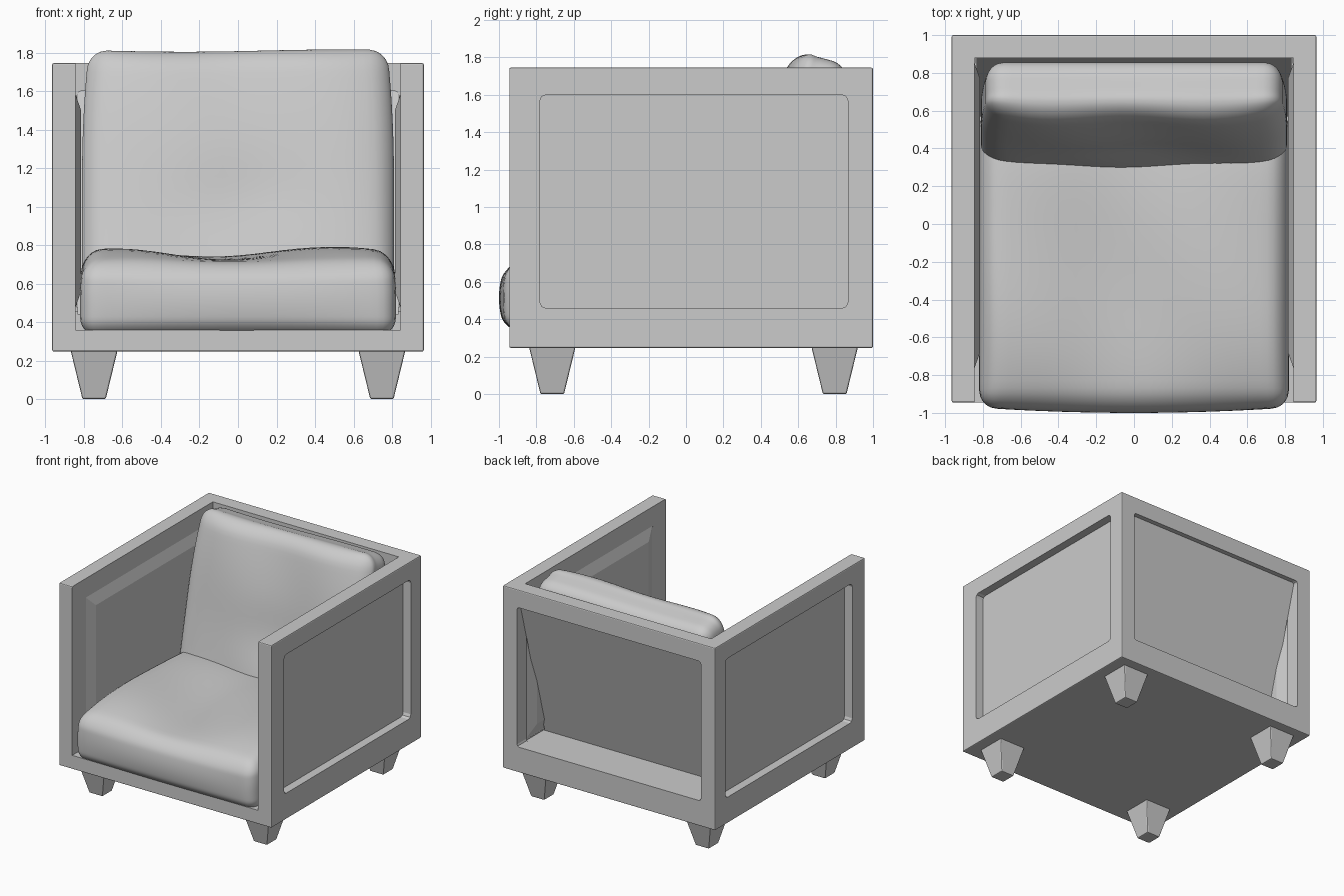
import bpy, bmesh, math
from mathutils import Vector

if "Cube" in bpy.data.objects:
    bpy.data.objects.remove(bpy.data.objects["Cube"], do_unlink=True)

grey = bpy.data.materials.new("plain_grey")
grey.use_nodes = True
COLOUR = (0.6, 0.6, 0.6, 1)
grey.diffuse_color = COLOUR
grey.node_tree.nodes["Principled BSDF"].inputs["Base Color"].default_value = COLOUR


def finish(name, bm):
    bmesh.ops.recalc_face_normals(bm, faces=bm.faces[:])
    mesh = bpy.data.meshes.new(name)
    bm.to_mesh(mesh)
    bm.free()
    mesh.materials.append(grey)
    ob = bpy.data.objects.new(name, mesh)
    bpy.context.collection.objects.link(ob)
    return ob


def box(name, lo, hi, axis=None, side=1, inset=0):
    """Box between two corners, optionally narrowed at one end of an axis."""
    bm = bmesh.new()
    bmesh.ops.create_cube(bm, size=2)
    for v in bm.verts:
        s = v.co.copy()
        for i in range(3):
            v.co[i] = hi[i] if s[i] > 0 else lo[i]
            if axis is not None and i != axis and s[axis] * side > 0:
                v.co[i] -= s[i] * inset
    return finish(name, bm)


def bevel(ob, width, segments=2):
    m = ob.modifiers.new("bevel", "BEVEL")
    m.width, m.segments = width, segments
    m.limit_method = "ANGLE"
    m.angle_limit = math.radians(40)


def mirror_x(ob):
    ob.modifiers.new("mirror", "MIRROR")


def cut(ob, lo, hi, radius=0):
    cutter = box("frame_cutter", lo, hi)
    if radius:
        bevel(cutter, radius)
    cutter.hide_render = True
    cutter.hide_viewport = True
    m = ob.modifiers.new("cut", "BOOLEAN")
    m.operation, m.solver, m.object = "DIFFERENCE", "EXACT", cutter


def smooth(ob):
    bpy.ops.object.select_all(action="DESELECT")
    ob.select_set(True)
    bpy.context.view_layer.objects.active = ob
    bpy.ops.object.shade_smooth_by_angle(angle=math.radians(40))


def cushion(name, centre, half, radius, shape):
    """Rounded box of dense quads, then softened by a shape rule."""
    bm = bmesh.new()
    bmesh.ops.create_cube(bm, size=2)
    bmesh.ops.subdivide_edges(bm, edges=bm.edges[:], cuts=31, use_grid_fill=True)
    h = Vector(half)
    for v in bm.verts:
        p = v.co.copy()
        # crowd the grid lines towards the edges so the rounding stays smooth
        q = Vector([h[i] * math.sin(p[i] * math.pi / 2) for i in range(3)])
        core = Vector([max(radius - h[i], min(h[i] - radius, q[i])) for i in range(3)])
        out = core + (q - core).normalized() * radius
        unit = Vector([out[i] / h[i] for i in range(3)])
        v.co = Vector(centre) + out + shape(unit)
    ob = finish(name, bm)
    smooth(ob)


# Frame: one softened block hollowed out, with side and back openings
frame = box("frame", (-0.965, -0.945, 0.247), (0.965, 1.0, 1.745))
bevel(frame, 0.008)
cut(frame, (-0.845, -2, 0.36), (0.845, 0.88, 3))
cut(frame, (-2, -0.78, 0.46), (2, 0.865, 1.6), 0.03)
cut(frame, (-0.835, 0.5, 0.455), (0.835, 2, 1.6), 0.02)

# Rear ledge under the leaning back panel
box("rear_ledge", (-0.843, 0.59, 0.3), (0.843, 0.9, 0.454))

# Back panel leaning from the lower ledge to the top rail
back_panel = box("back_panel", (-0.834, 0.575, 0.44), (0.834, 0.645, 1.61))
for v in back_panel.data.vertices:
    v.co.y += 0.276 * (v.co.z - 0.46)

# Sunken outer side panels and their padded inner faces
panel = box("side_panel", (-0.895, -0.79, 0.45), (-0.846, 0.875, 1.61))
mirror_x(panel)
pad = box("inner_side_pad", (-0.847, -0.77, 0.47), (-0.815, 0.86, 1.59),
          axis=0, side=1, inset=0.09)
mirror_x(pad)

# Tapered legs
for name, y in (("front_leg", -0.715), ("back_leg", 0.795)):
    leg = box(name, (0.625, y - 0.125, 0), (0.87, y + 0.125, 0.255),
              axis=2, side=-1, inset=0.062)
    bevel(leg, 0.008)
    mirror_x(leg)


# Seat cushion: crowned top with a soft hollow in the middle
def seat_shape(u):
    top = (u.z + 1) / 2
    crown = 0.085 * (1 - u.y ** 4) * (1 - 0.3 * u.x ** 6)
    hollow = 0.05 * math.exp(-((u.x + 0.1) / 0.45) ** 2) * (1 - u.y ** 4)
    lump = 0.012 * math.sin(4 * u.x + 3 * u.y) * (1 - u.y ** 2)
    belly = -0.04 * (1 - u.z ** 2) * (1 - 0.7 * u.x ** 2) * max(0, -u.y)
    taper = -0.02 * u.x * max(0, u.z) ** 2
    return Vector((taper, belly, top * (crown - hollow + lump)))


cushion("seat_cushion", (0, -0.18, 0.515), (0.82, 0.78, 0.185), 0.09, seat_shape)


# Back cushion: leaning slab with a wrinkled front and a top sloping to the rear
def back_shape(u):
    lean = 0.14 * u.z
    front = max(0, -u.y)
    dent = 0.03 * math.exp(-((u.x / 0.4) ** 2 + ((u.z + 0.2) / 0.35) ** 2))
    wave = 0.012 * math.sin(5 * u.x + 2 * u.z) * (1 - u.x ** 2)
    corner = 0.06 * u.x ** 6 + 0.03 * max(0, u.z) ** 3
    taper = -0.035 * u.x * max(0, u.z) ** 2
    rise = 0.006 * math.sin(3 * u.x - 0.5) * max(0, u.z)
    back_drop = -0.045 * max(0, u.y + 0.3) * max(0, u.z) ** 2
    return Vector((taper, lean + front * (dent + wave + corner), rise + back_drop))


cushion("back_cushion", (0, 0.565, 1.155), (0.81, 0.17, 0.655), 0.1, back_shape)
